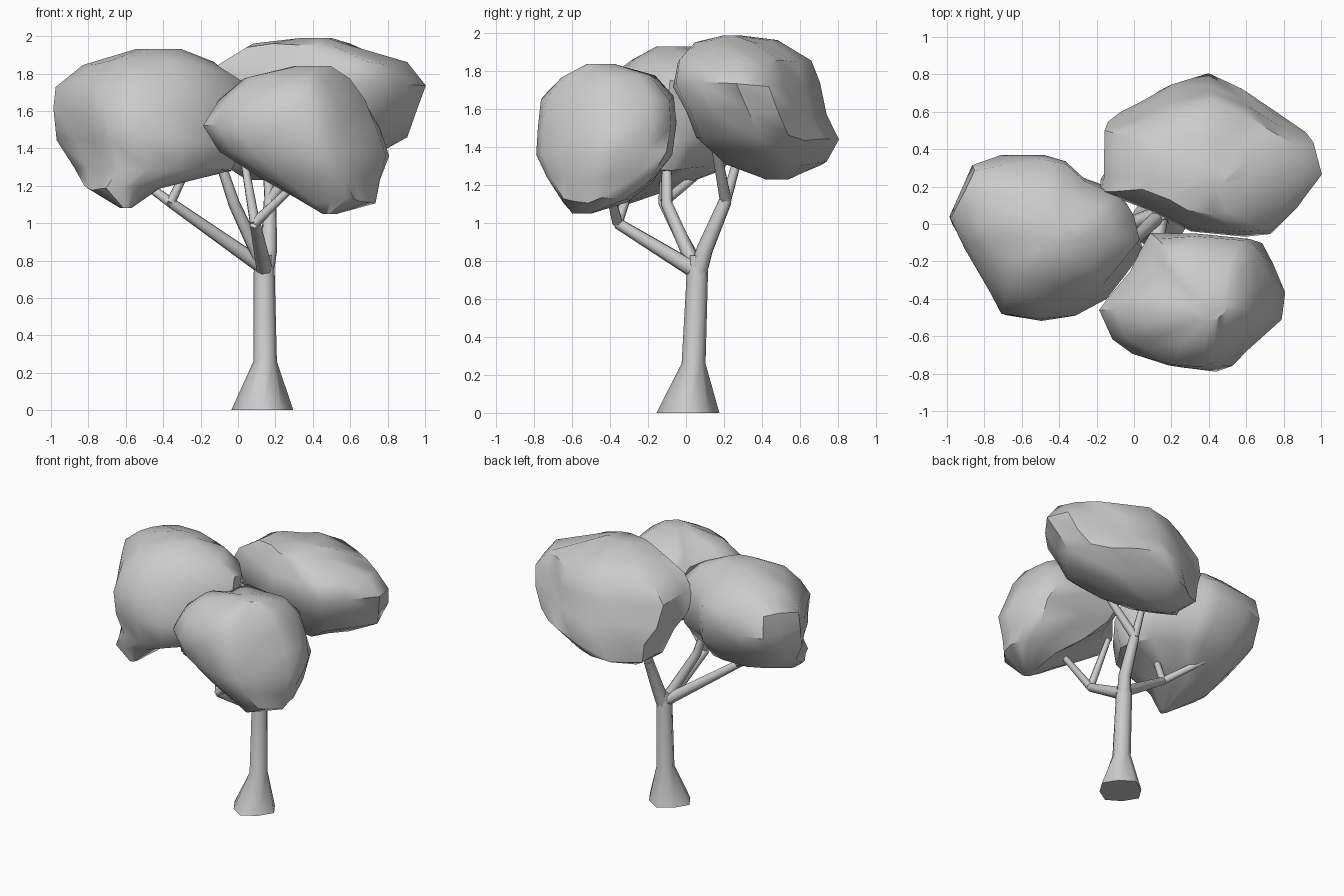
import bpy, math, random
from mathutils import Vector

if "Cube" in bpy.data.objects:
    bpy.data.objects.remove(bpy.data.objects["Cube"])

random.seed(4)


def make(name, verts, faces, angle):
    me = bpy.data.meshes.new(name)
    me.from_pydata(verts, [], faces)
    ob = bpy.data.objects.new(name, me)
    bpy.context.collection.objects.link(ob)
    bpy.ops.object.select_all(action='DESELECT')
    ob.select_set(True)
    bpy.context.view_layer.objects.active = ob
    bpy.ops.object.mode_set(mode='EDIT')
    bpy.ops.mesh.select_all(action='SELECT')
    bpy.ops.mesh.normals_make_consistent(inside=False)
    bpy.ops.object.mode_set(mode='OBJECT')
    bpy.ops.object.shade_smooth_by_angle(angle=math.radians(angle))
    return ob


def loft(name, rings, angle=60):
    """Skin a stack of equal-length rings and cap both ends."""
    n = len(rings[0])
    verts = [v for r in rings for v in r]
    faces = [list(range(n)), list(range(len(verts) - n, len(verts)))]
    for k in range(len(rings) - 1):
        for i in range(n):
            a, b = k * n + i, k * n + (i + 1) % n
            faces += [(a, b, b + n), (a, b + n, a + n)]
    return make(name, verts, faces, angle)


def limb(name, path, radii, sides=7):
    """Tapered tube along a path."""
    pts = [Vector(p) for p in path]
    rings = []
    for i, p in enumerate(pts):
        d = (pts[min(i + 1, len(pts) - 1)] - pts[max(i - 1, 0)]).normalized()
        u = d.cross(Vector((0.3, 1, 0.1))).normalized()
        w = d.cross(u)
        rings.append([p + radii[i] * (u * math.cos(t) + w * math.sin(t))
                      for t in (2 * math.pi * s / sides for s in range(sides))])
    return loft(name, rings)


def canopy(name, outline, levels):
    """Top-view outline fitted into the (z, x0, x1, y0, y1) box of each level."""
    xs, ys = [p[0] for p in outline], [p[1] for p in outline]
    rings = []
    for k, (z, x0, x1, y0, y1) in enumerate(levels):
        cx, cy = (x0 + x1) / 2, (y0 + y1) / 2
        inner = 0 < k < len(levels) - 1
        ring = []
        for x, y in outline:
            px = x0 + (x - min(xs)) / (max(xs) - min(xs)) * (x1 - x0)
            py = y0 + (y - min(ys)) / (max(ys) - min(ys)) * (y1 - y0)
            s = random.uniform(0.96, 1.02)
            dz = random.uniform(-0.015, 0.015) if inner else 0
            ring.append((cx + (px - cx) * s, cy + (py - cy) * s, z + dz))
        rings.append(ring)
    return loft(name, rings, 45)


# Trunk with flared foot
def trunk_ring(cx, cy, z, r, flare=0.0):
    return [(cx + r * (1 + flare * (-1) ** i) * math.cos(i * math.pi / 4),
             cy + r * (1 + flare * (-1) ** i) * math.sin(i * math.pi / 4), z)
            for i in range(8)]


loft("trunk", [trunk_ring(.13, .01, 0, .155, .07), trunk_ring(.145, .04, .26, .063),
               trunk_ring(.14, .06, .74, .056), trunk_ring(.14, .06, .83, .042)])

# Main boughs, each splitting into two twigs
left_fork, front_fork, back_fork = (-.36, -.12, 1.11), (.09, -.36, 1.0), (.17, .21, 1.12)
limb("left_bough", [(.14, .06, .76), left_fork], [.042, .028])
limb("left_twig_outer", [left_fork, (-.58, .08, 1.27)], [.028, .02])
limb("left_twig_inner", [left_fork, (-.24, -.11, 1.36)], [.026, .02])
limb("front_bough", [(.14, .05, .75), front_fork], [.045, .03])
limb("front_twig_inner", [front_fork, (.03, -.24, 1.35)], [.028, .02])
limb("front_twig_outer", [front_fork, (.34, -.42, 1.24)], [.028, .02])
limb("back_bough", [(.14, .06, .72), (.165, .1, .86), back_fork], [.05, .045, .035])
limb("back_twig_outer", [back_fork, (.45, .14, 1.5)], [.032, .022])
limb("back_twig_inner", [back_fork, (.15, .28, 1.36)], [.03, .022])
limb("centre_bough", [(.14, .05, .76), (-.02, -.1, 1.1), (-.12, -.1, 1.4)], [.04, .032, .025])

# Foliage masses
canopy("left_canopy",
       [(-1, .03), (-.93, .2), (-.86, .31), (-.7, .36), (-.47, .38), (-.35, .35), (-.25, .25),
        (-.07, .17), (.02, .03), (.05, -.12), (-.14, -.4), (-.32, -.48), (-.5, -.53),
        (-.7, -.5), (-.78, -.35), (-.9, -.15)],
       [(1.08, -.63, -.57, -.43, -.36), (1.19, -.82, -.42, -.47, -.08), (1.29, -.89, -.02, -.5, .2),
        (1.45, -.99, .05, -.53, .33), (1.6, -1, .03, -.5, .38), (1.74, -.98, .02, -.43, .34),
        (1.86, -.84, -.1, -.3, .2), (1.93, -.55, -.3, -.16, .03)])
canopy("back_canopy",
       [(-.2, .2), (-.15, .29), (-.15, .57), (-.03, .63), (.17, .75), (.41, .8), (.62, .71),
        (.8, .6), (.95, .5), (1, .31), (.87, .1), (.74, -.06), (.6, -.08), (.3, -.05), (.08, .08)],
       [(1.23, .05, .3, .42, .54), (1.31, -.08, .62, .2, .74), (1.45, -.12, .9, .05, .8),
        (1.58, -.18, .96, 0, .74), (1.73, -.2, 1, -.08, .7), (1.85, -.1, .92, -.05, .66),
        (1.95, .05, .62, .05, .48), (1.99, .33, .5, .2, .28)])
canopy("front_canopy",
       [(-.19, -.47), (-.12, -.63), (0, -.7), (.2, -.78), (.4, -.8), (.5, -.77), (.58, -.68),
        (.78, -.5), (.79, -.35), (.74, -.18), (.66, -.08), (.35, -.05), (.1, -.06),
        (.04, -.15), (-.02, -.26), (-.14, -.4)],
       [(1.05, .45, .53, -.6, -.5), (1.12, .33, .74, -.66, -.3), (1.23, .12, .77, -.74, -.17),
        (1.37, -.1, .8, -.8, -.08), (1.52, -.19, .75, -.79, -.04), (1.66, -.11, .68, -.77, -.06),
        (1.77, .03, .6, -.66, -.16), (1.84, .3, .5, -.52, -.38)])
